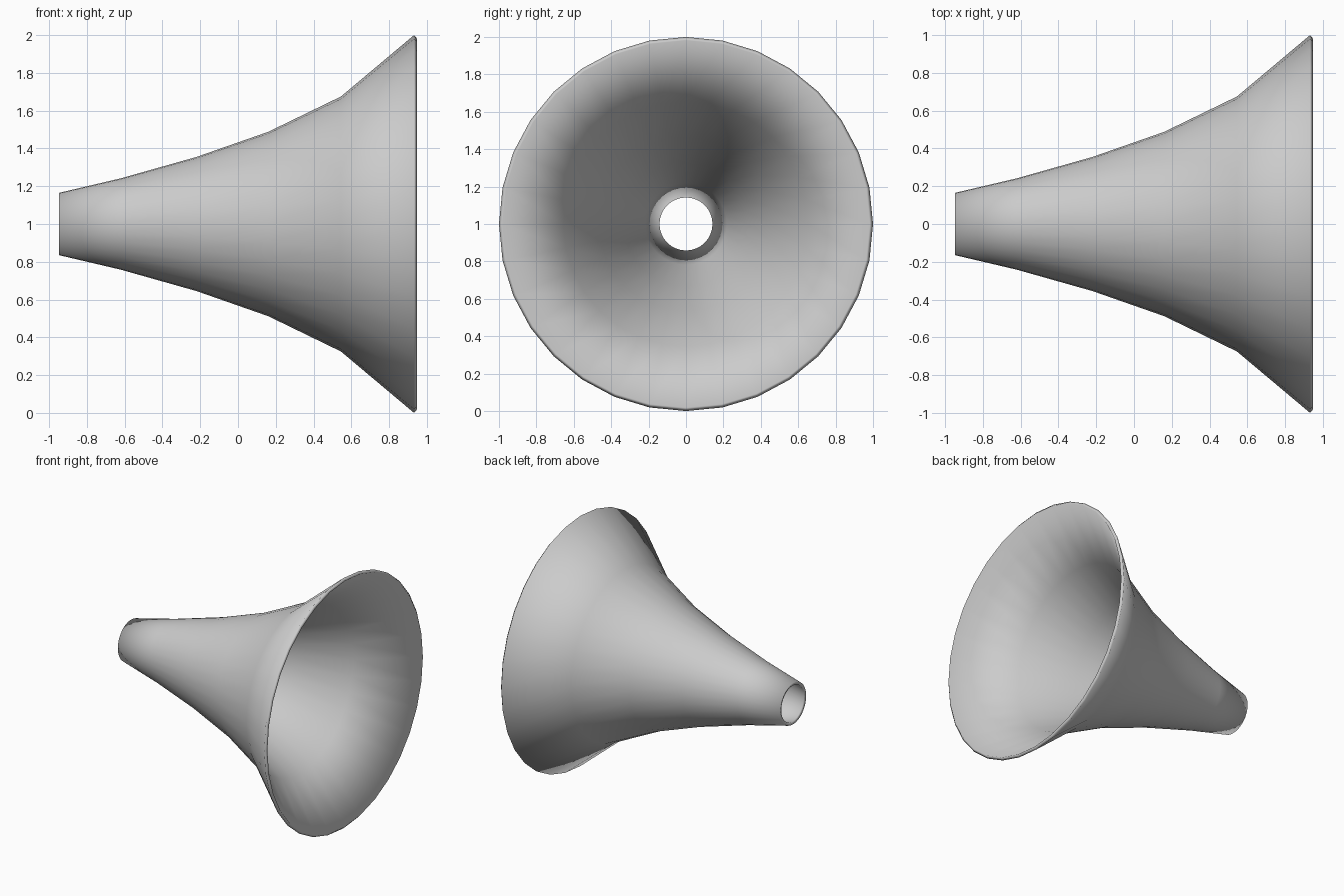
import bpy, bmesh
from math import sin, cos, pi

if "Cube" in bpy.data.objects:
    bpy.data.objects.remove(bpy.data.objects["Cube"])

SIDES = 32
# Flared profile: (x along the axis, radius)
PROFILE = [(-0.947, 0.165), (-0.62, 0.242), (-0.22, 0.355),
           (0.16, 0.488), (0.545, 0.675), (0.932, 1.0)]

# Lathe the outer skin around the x axis
bm = bmesh.new()
rings = [[bm.verts.new((x, r * sin(2 * pi * i / SIDES), 1 + r * cos(2 * pi * i / SIDES)))
          for i in range(SIDES)] for x, r in PROFILE]
for a, b in zip(rings, rings[1:]):
    for i in range(SIDES):
        j = (i + 1) % SIDES
        f = bm.faces.new((a[i], b[i], b[j], a[j]))
        f.smooth = True
bm.normal_update()
# Make the normals point away from the axis
f = next(iter(bm.faces))
c = f.calc_center_median()
if f.normal.y * c.y + f.normal.z * (c.z - 1) < 0:
    bmesh.ops.reverse_faces(bm, faces=bm.faces[:])

mesh = bpy.data.meshes.new("horn_bell")
bm.to_mesh(mesh)
bm.free()
horn = bpy.data.objects.new("horn_bell", mesh)
bpy.context.collection.objects.link(horn)

# Thin wall grown inward, closed at both rims
wall = horn.modifiers.new("wall", 'SOLIDIFY')
wall.thickness = 0.024
wall.offset = -1
wall.use_rim = True
